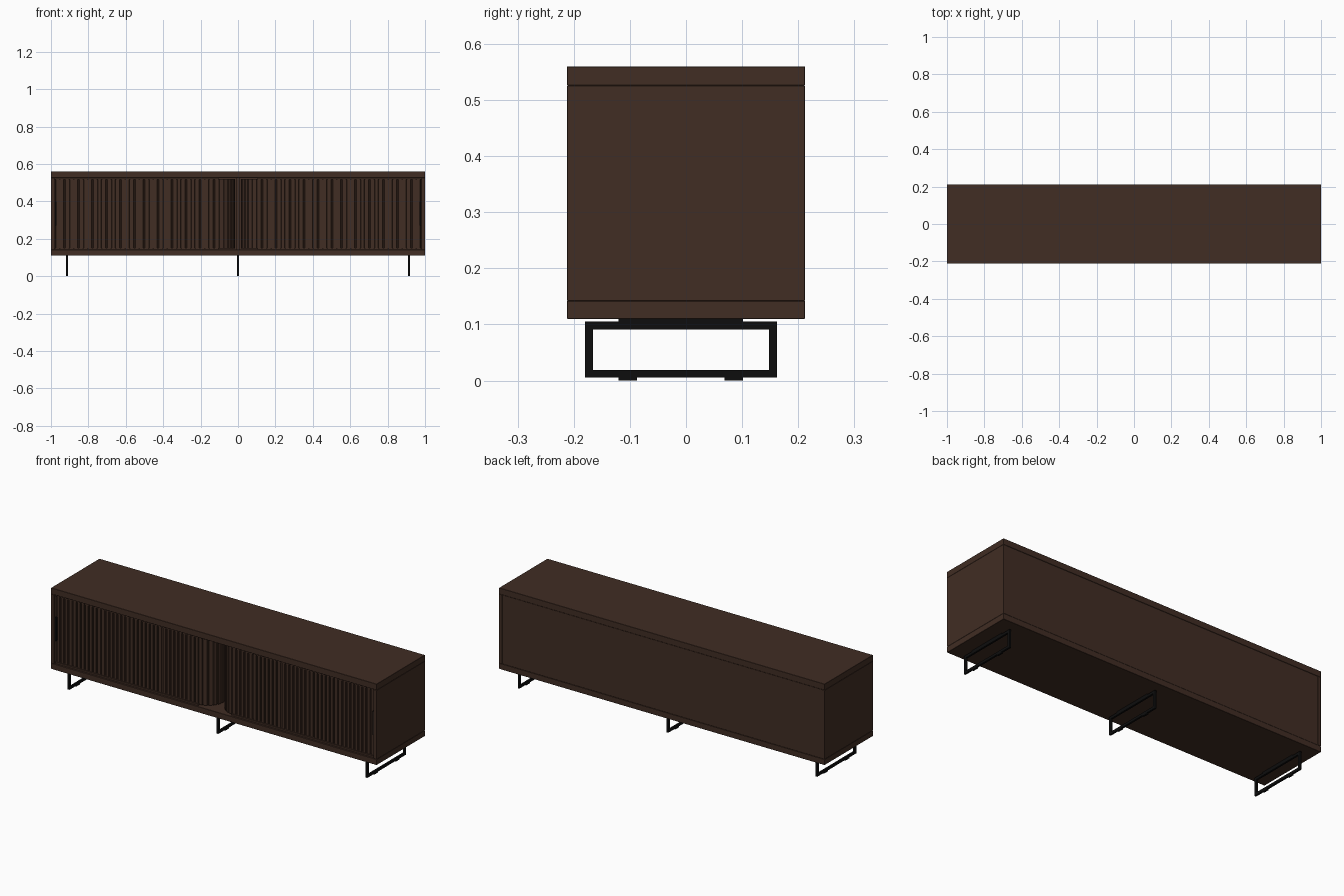
import bpy, bmesh
from math import pi, sin, cos
from mathutils import Vector

cube = bpy.data.objects.get("Cube")
if cube:
    bpy.data.objects.remove(cube, do_unlink=True)


def material(name, rgb):
    m = bpy.data.materials.new(name)
    m.use_nodes = True
    m.diffuse_color = (*rgb, 1)
    bsdf = next(n for n in m.node_tree.nodes if n.type == 'BSDF_PRINCIPLED')
    bsdf.inputs["Base Color"].default_value = (*rgb, 1)
    return m


WOOD = material("dark walnut", (0.052, 0.026, 0.017))
METAL = material("black metal", (0.004, 0.004, 0.004))


def finish(bm, name, mat):
    bmesh.ops.recalc_face_normals(bm, faces=bm.faces)
    mesh = bpy.data.meshes.new(name)
    bm.to_mesh(mesh)
    bm.free()
    mesh.materials.append(mat)
    ob = bpy.data.objects.new(name, mesh)
    bpy.context.collection.objects.link(ob)
    return ob


def add_box(bm, lo, hi):
    lo, hi = Vector(lo), Vector(hi)
    verts = bmesh.ops.create_cube(bm, size=1)["verts"]
    for v in verts:
        v.co = (lo + hi) / 2 + Vector(a * b for a, b in zip(v.co, hi - lo))


def box(name, lo, hi, mat, bevel=0):
    bm = bmesh.new()
    add_box(bm, lo, hi)
    ob = finish(bm, name, mat)
    if bevel:
        mod = ob.modifiers.new("eased edges", 'BEVEL')
        mod.width = bevel
        mod.segments = 1
    return ob


# Cabinet case
DEPTH, FLOOR, SHELF, LINTEL, TOP = 0.212, 0.11, 0.142, 0.526, 0.56
EASE = 0.001
box("top_panel", (-1, -DEPTH, LINTEL), (1, DEPTH, TOP), WOOD, EASE)
box("bottom_panel", (-1, -DEPTH, FLOOR), (1, DEPTH, SHELF), WOOD, EASE)
box("back_panel", (-0.98, 0.195, SHELF), (0.98, DEPTH - 0.001, LINTEL), WOOD, EASE)
box("center_divider", (-0.009, -0.1, SHELF), (0.009, 0.195, LINTEL), WOOD, EASE)

# Sliding door path: straight run, then a quarter turn into the cabinet
FRONT, OUTER, TURN, RADIUS, INWARD = -0.198, 0.978, 0.103, 0.088, 0.08
RUN, ARC = OUTER - TURN, RADIUS * pi / 2
PITCH = 0.025
COUNT = int((RUN + ARC + INWARD) / PITCH)


def door_point(s):
    """Position on the door face and its outward direction."""
    if s < RUN:
        return Vector((OUTER - s, FRONT)), Vector((0, -1))
    a = min((s - RUN) / RADIUS, pi / 2)
    out = Vector((-sin(a), -cos(a)))
    p = Vector((TURN, FRONT + RADIUS)) + out * RADIUS
    p.y += max(0, s - RUN - ARC)
    return p, out


# Slat section as (along, depth), repeated down the path
HALF, BACK = PITCH * 0.52, 0.009
SLAT = [(-HALF, BACK), (-HALF, 0.006), (-0.0095, 0.006), (-0.008, 0),
        (0.008, 0), (0.0095, 0.006), (HALF, 0.006), (HALF, BACK)]


def tambour_door(name, side):
    bm = bmesh.new()
    for i in range(COUNT):
        p, out = door_point((i + 0.5) * PITCH)
        along = Vector((out.y, -out.x))
        ring = []
        for t, d in SLAT:
            q = p + along * t - out * d
            ring.append(bm.verts.new((side * q.x, q.y, SHELF + 0.006)))
        face = bm.faces.new(ring)
        ext = bmesh.ops.extrude_face_region(bm, geom=[face])["geom"]
        moved = [g for g in ext if isinstance(g, bmesh.types.BMVert)]
        bmesh.ops.translate(bm, verts=moved, vec=(0, 0, LINTEL - SHELF - 0.012))
    return finish(bm, name, WOOD)


for side, label in ((1, "left"), (-1, "right")):
    x0, x1 = sorted((side * 0.98, side))
    box(label + "_side_panel", (x0, -DEPTH, SHELF), (x1, DEPTH, LINTEL), WOOD, EASE)
    tambour_door(label + "_tambour_door", side)
    # Slim door pull by the outer edge
    h0, h1 = sorted((side * 0.971, side * 0.979))
    box(label + "_door_pull", (h0, -0.208, 0.27), (h1, FRONT + 0.004, 0.4), METAL)
    # Rails that hide the upper and lower tracks
    r0, r1 = sorted((side * TURN, side * 0.98))
    box(label + "_upper_rail", (r0, -0.203, 0.516), (r1, -0.186, LINTEL), WOOD)
    box(label + "_lower_rail", (r0, -0.203, SHELF), (r1, -0.186, 0.151), WOOD)


# Sled legs: rectangular loop, mounting plate and two glides
def sled_leg(name, x):
    bm = bmesh.new()
    w, bar = 0.005, 0.014
    y0, y1, z0, z1 = -0.18, 0.162, 0.005, 0.105
    for a, b, c, d in ((y0, y1, z0, z0 + bar), (y0, y1, z1 - bar, z1),
                       (y0, y0 + bar, z0 + bar, z1 - bar),
                       (y1 - bar, y1, z0 + bar, z1 - bar),
                       (-0.12, 0.102, z1, FLOOR),
                       (-0.12, -0.087, 0, z0), (0.069, 0.102, 0, z0)):
        add_box(bm, (x - w, a, c), (x + w, b, d))
    finish(bm, name, METAL)


for name, x in (("right_leg", -0.915), ("center_leg", 0), ("left_leg", 0.915)):
    sled_leg(name, x)
